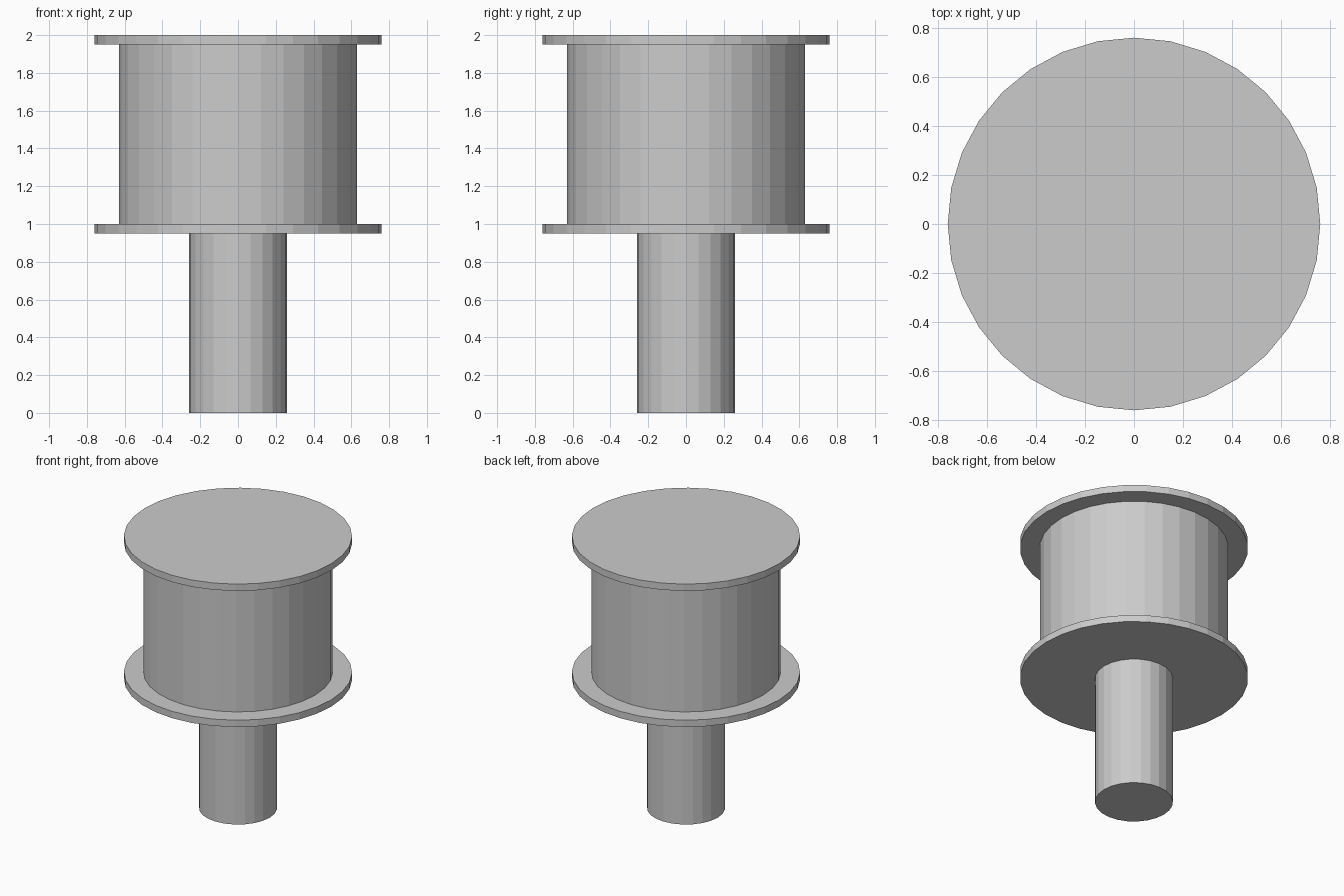
import bpy

if "Cube" in bpy.data.objects:
    bpy.data.objects.remove(bpy.data.objects["Cube"])

grey = bpy.data.materials.new("plain grey")
grey.diffuse_color = (0.6, 0.6, 0.6, 1)
grey.use_nodes = True
grey.node_tree.nodes["Principled BSDF"].inputs["Base Color"].default_value = grey.diffuse_color


def cylinder(name, radius, z0, z1, sides):
    bpy.ops.mesh.primitive_cylinder_add(
        vertices=sides, radius=radius, depth=z1 - z0, location=(0, 0, (z0 + z1) / 2))
    obj = bpy.context.object
    obj.name = name
    obj.data.materials.append(grey)
    return obj


# Narrow stem, wide drum and the two thin flanges that cap the drum
cylinder("stem", 0.26, 0.0, 0.95, 24)
cylinder("lower_flange", 0.76, 0.95, 1.0, 32)
cylinder("drum", 0.63, 1.0, 1.95, 32)
cylinder("upper_flange", 0.76, 1.95, 2.0, 32)
